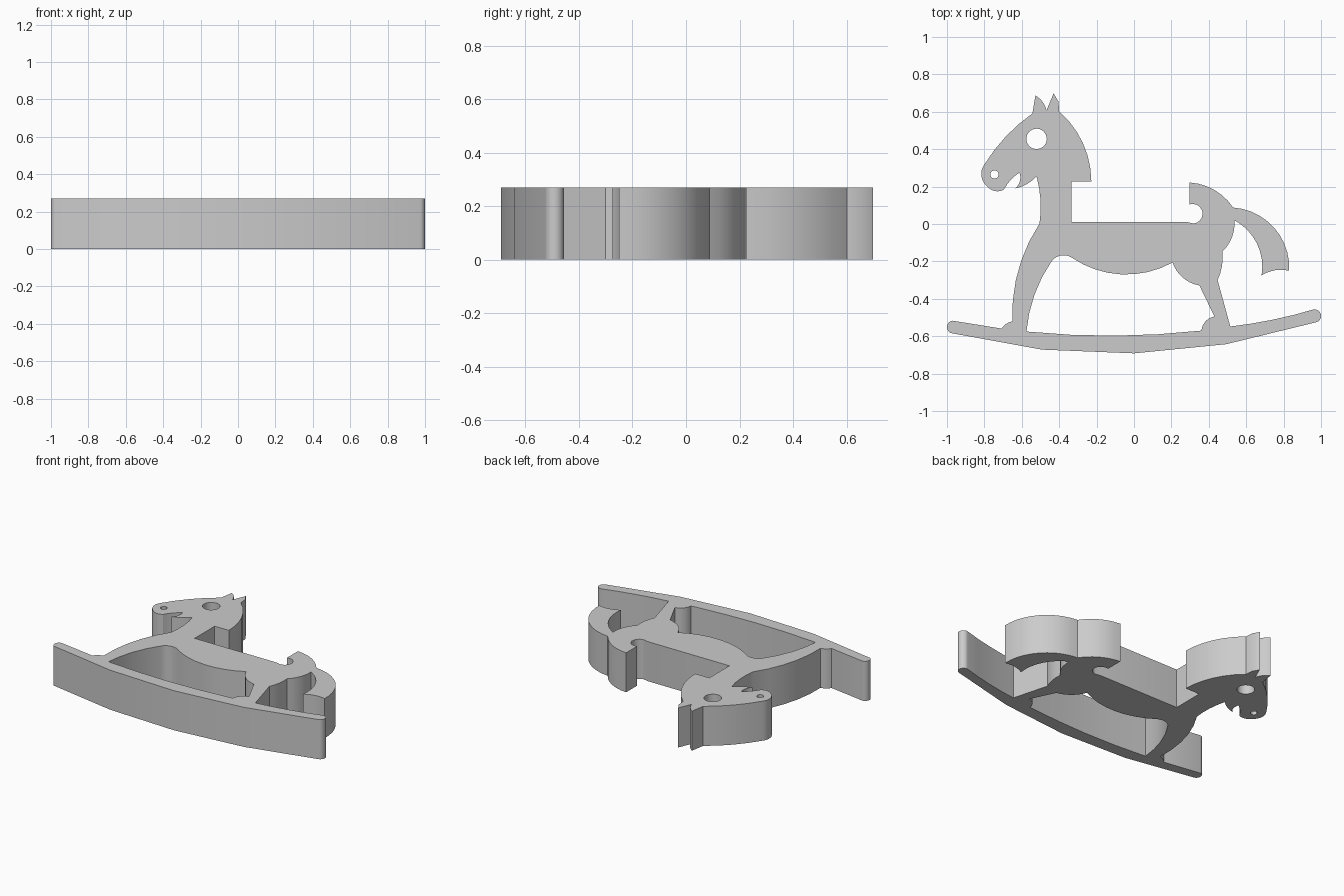
import bpy
import bmesh
import math
from mathutils import Vector, geometry

THICKNESS = 0.27
ARC_STEP = math.radians(9)

default_cube = bpy.data.objects.get("Cube")
if default_cube:
    bpy.data.objects.remove(default_cube, do_unlink=True)


def make_material(name, colour):
    material = bpy.data.materials.new(name)
    material.use_nodes = True
    material.diffuse_color = colour
    material.node_tree.nodes["Principled BSDF"].inputs["Base Color"].default_value = colour
    return material


def circle_centre(a, b, c):
    """Centre of the circle through three points."""
    ab, ac = b - a, c - a
    cross = 2 * ab.cross(ac)
    p, q = ab.length_squared, ac.length_squared
    return a + Vector((ac.y * p - ab.y * q, ab.x * q - ac.x * p)) / cross


def arc_points(start, middle, end):
    """Points after start along the arc through middle to end."""
    centre = circle_centre(start, middle, end)
    radius = start - centre
    first = math.atan2(radius.y, radius.x)
    turn = math.tau

    def sweep(point):
        ray = point - centre
        return (math.atan2(ray.y, ray.x) - first) % turn

    total = sweep(end)
    if sweep(middle) > total:
        total -= turn
    count = max(4, math.ceil(abs(total) / ARC_STEP))
    points = []
    for i in range(1, count + 1):
        angle = first + total * i / count
        points.append(centre + radius.length * Vector((math.cos(angle), math.sin(angle))))
    return points


def trace(start, *runs):
    """Closed loop: (x, y) draws a line, (mx, my, x, y) an arc through m."""
    points = [Vector(start)]
    for run in (step for part in runs for step in part):
        end = Vector(run[-2:])
        if len(run) == 2:
            points.append(end)
        else:
            points.extend(arc_points(points[-1], Vector(run[:2]), end))
    if (points[-1] - points[0]).length < 1e-4:
        points.pop()
    return points


def circle(x, y, radius, sides):
    return [Vector((x + radius * math.cos(math.tau * i / sides),
                    y + radius * math.sin(math.tau * i / sides))) for i in range(sides)]


def cut_board(name, loops, material):
    """Fill the outline with its holes and extrude it into a thick board."""
    bm = bmesh.new()
    for loop in loops:
        verts = [bm.verts.new((p.x, p.y, 0)) for p in loop]
        for a, b in zip(verts, verts[1:] + verts[:1]):
            bm.edges.new((a, b))
    bmesh.ops.triangle_fill(bm, use_beauty=True, use_dissolve=False,
                            edges=bm.edges[:], normal=(0, 0, 1))
    raised = bmesh.ops.extrude_face_region(bm, geom=bm.faces[:], use_keep_orig=True)
    top = [v for v in raised["geom"] if isinstance(v, bmesh.types.BMVert)]
    bmesh.ops.translate(bm, verts=top, vec=(0, 0, THICKNESS))
    bmesh.ops.recalc_face_normals(bm, faces=bm.faces[:])
    mesh = bpy.data.meshes.new(name)
    bm.to_mesh(mesh)
    bm.free()
    mesh.materials.append(material)
    board = bpy.data.objects.new(name, mesh)
    bpy.context.collection.objects.link(board)
    bpy.ops.object.select_all(action="DESELECT")
    board.select_set(True)
    bpy.context.view_layer.objects.active = board
    bpy.ops.object.shade_smooth_by_angle(angle=math.radians(30))
    return board


# Outline, anticlockwise from the left end of the rocker
rocker_start = (-.98, -.583)
rocker = [(-.08, -.693, .975, -.525), (1, -.49, .96, -.457), (.75, -.51, .515, -.548)]
hind_leg = [(.447, -.3), (.47, -.227, .473, -.147), (.52, -.08, .537, .02)]
tail = [(.655, -.1, .682, -.275), (.75, -.248, .83, -.25), (.74, -.01, .53, .088)]
saddle = [(.435, .179, .297, .222), (.297, .104), (.366, .056, .318, .003),
          (.28, .011), (-.335, .011)]
mane = [(-.335, .227), (-.228, .227), (-.277, .441, -.4, .602)]
ears = [(-.404, .655), (-.43, .698), (-.468, .607), (-.49, .655, -.527, .687),
        (-.543, .591)]
face = [(-.69, .463, -.8, .318), (-.812, .24, -.783, .2), (-.737, .175, -.695, .185)]
jaw = [(-.655, .24, -.612, .275), (-.609, .235, -.634, .19), (-.57, .215, -.521, .254)]
chest = [(-.5, .13, -.505, .003), (-.615, -.233, -.65, -.521)]
front_hoof = [(-.685, -.535, -.709, -.559), (-.97, -.517), (-1, -.55, *rocker_start)]
outline = trace(rocker_start, rocker, hind_leg, tail, saddle, mane, ears, face, jaw,
                chest, front_hoof)

# Opening between the legs, the belly and the rocker
opening_start = (-.575, -.575)
front_leg = [(-.532, -.377, -.441, -.2), (-.388, -.168, -.334, -.179)]
belly = [(-.045, -.27, .206, -.206)]
back_leg = [(.26, -.286, .35, -.329), (.43, -.495), (.382, -.521, .361, -.57)]
rocker_top = [(-.1, -.597, *opening_start)]
opening = trace(opening_start, front_leg, belly, back_leg, rocker_top)

# Drilled eye and nostril
eye = circle(-.521, .455, .055, 16)
nostril = circle(-.746, .265, .022, 12)

grey = make_material("plain grey", (.6, .6, .6, 1))
cut_board("rocking_horse_board", [outline, opening, eye, nostril], grey)
